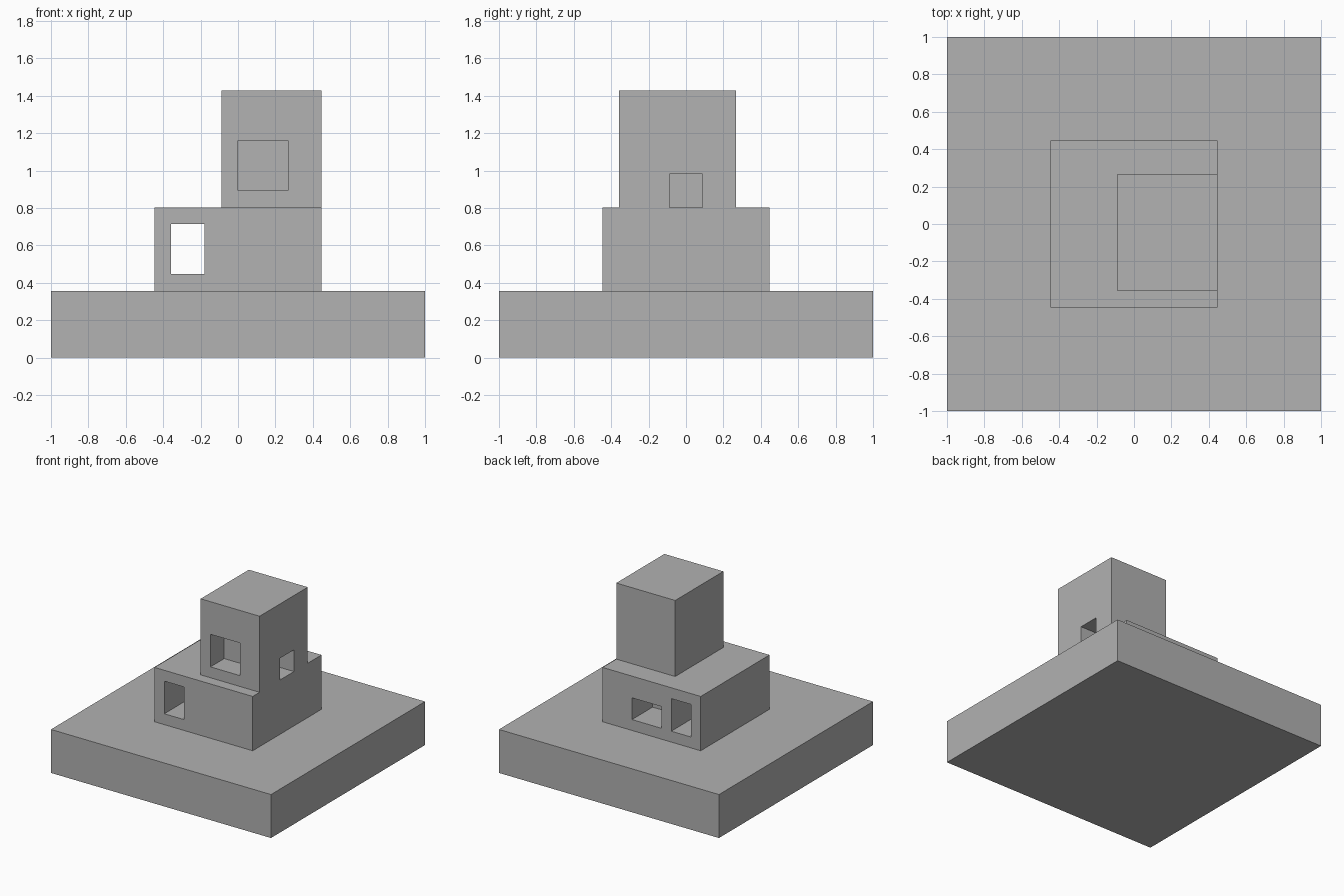
import bpy

cube = bpy.data.objects.get("Cube")
if cube:
    bpy.data.objects.remove(cube, do_unlink=True)

U = 1 / 11.2  # one building module

grey = bpy.data.materials.new("plain_grey")
grey.use_nodes = True
colour = (0.445, 0.445, 0.445, 1)
grey.diffuse_color = colour
grey.node_tree.nodes["Principled BSDF"].inputs["Base Color"].default_value = colour


def box(name, xs, ys, zs):
    """Box given by its extents in modules."""
    bpy.ops.mesh.primitive_cube_add(size=1)
    ob = bpy.context.object
    ob.name = name
    for v in ob.data.vertices:
        v.co = [U * ((lo + hi) / 2 + c * (hi - lo))
                for c, (lo, hi) in zip(v.co, (xs, ys, zs))]
    ob.data.materials.append(grey)
    return ob


def cut(target, name, xs, ys, zs):
    """Cut a box-shaped opening out of a part."""
    cutter = box(name, xs, ys, zs)
    cutter.hide_render = True
    mod = target.modifiers.new(name, "BOOLEAN")
    mod.operation = "DIFFERENCE"
    mod.solver = "EXACT"
    mod.object = cutter
    bpy.context.view_layer.objects.active = target
    bpy.ops.object.modifier_apply(modifier=mod.name)
    bpy.data.objects.remove(cutter, do_unlink=True)


# Stacked masses
base = box("base_slab", (-11.2, 11.2), (-11.2, 11.2), (0, 4))
lower = box("lower_block", (-5, 5), (-5, 5), (4, 9))
tower = box("tower", (-1, 5), (-4, 3), (9, 16))

# Lower block: passage right through, and a niche at the back
cut(lower, "passage", (-4, -2), (-6, 6), (5, 8))
cut(lower, "back_niche", (-1, 2), (2, 6), (5, 7))

# Tower: front window and a side doorway standing on the lower roof
cut(tower, "front_window", (0, 3), (-5, -2), (10, 13))
cut(tower, "side_doorway", (3, 6), (-1, 1), (8, 11))
